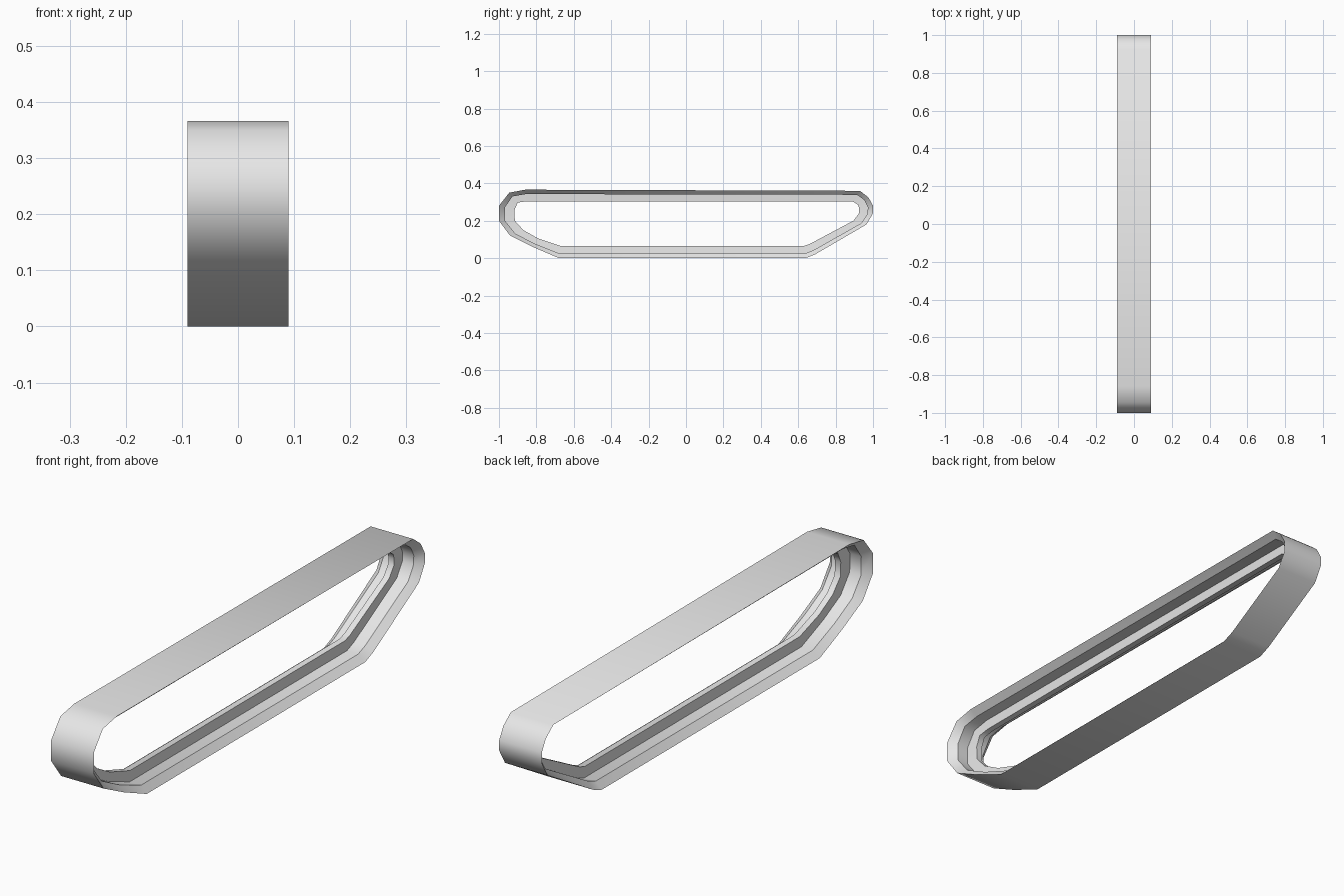
import bpy
import bmesh

cube = bpy.data.objects.get("Cube")
if cube:
    bpy.data.objects.remove(cube, do_unlink=True)

grey = bpy.data.materials.new("light_grey")
grey.use_nodes = True
grey.diffuse_color = (0.8, 0.8, 0.8, 1)
grey.node_tree.nodes["Principled BSDF"].inputs["Base Color"].default_value = (0.8, 0.8, 0.8, 1)

# Side outlines (y, z) of the belt's ground face and of the guide ridge inside it
outer = [(-.68, 0), (-.82, .06), (-.94, .12), (-1, .20), (-1, .28), (-.945, .35),
         (-.86, .366), (.93, .36), (.975, .325), (1, .28), (1, .24), (.965, .18),
         (.69, .02), (.64, 0)]
ridge = [(-.67, .065), (-.79, .105), (-.87, .15), (-.915, .20), (-.918, .255), (-.90, .297),
         (-.85, .304), (.89, .304), (.92, .285), (.926, .265), (.925, .24), (.895, .20),
         (.66, .075), (.63, .065)]

# Cross-section: (x, depth), depth 0 on the ground face and 1 on the ridge top
half = [(.09, 0), (.063, .38), (.015, .38), (.012, 1)]
section = half + [(-x, d) for x, d in reversed(half)]

# Sweep the section around the closed outline
bm = bmesh.new()
rings = []
for (y0, z0), (y1, z1) in zip(outer, ridge):
    rings.append([bm.verts.new((x, y0 + (y1 - y0) * d, z0 + (z1 - z0) * d))
                  for x, d in section])

n, m = len(rings), len(section)
for i in range(n):
    a, b = rings[i], rings[(i + 1) % n]
    for j in range(m):
        k = (j + 1) % m
        bm.faces.new((a[j], a[k], b[k], b[j])).smooth = True

# Edges running along the belt stay crisp, bends around the ends stay smooth
for i in range(n):
    for j in range(m):
        bm.edges.get((rings[i][j], rings[(i + 1) % n][j])).smooth = False
bmesh.ops.recalc_face_normals(bm, faces=bm.faces)

mesh = bpy.data.meshes.new("track_belt")
bm.to_mesh(mesh)
bm.free()
mesh.materials.append(grey)
belt = bpy.data.objects.new("track_belt", mesh)
bpy.context.collection.objects.link(belt)
